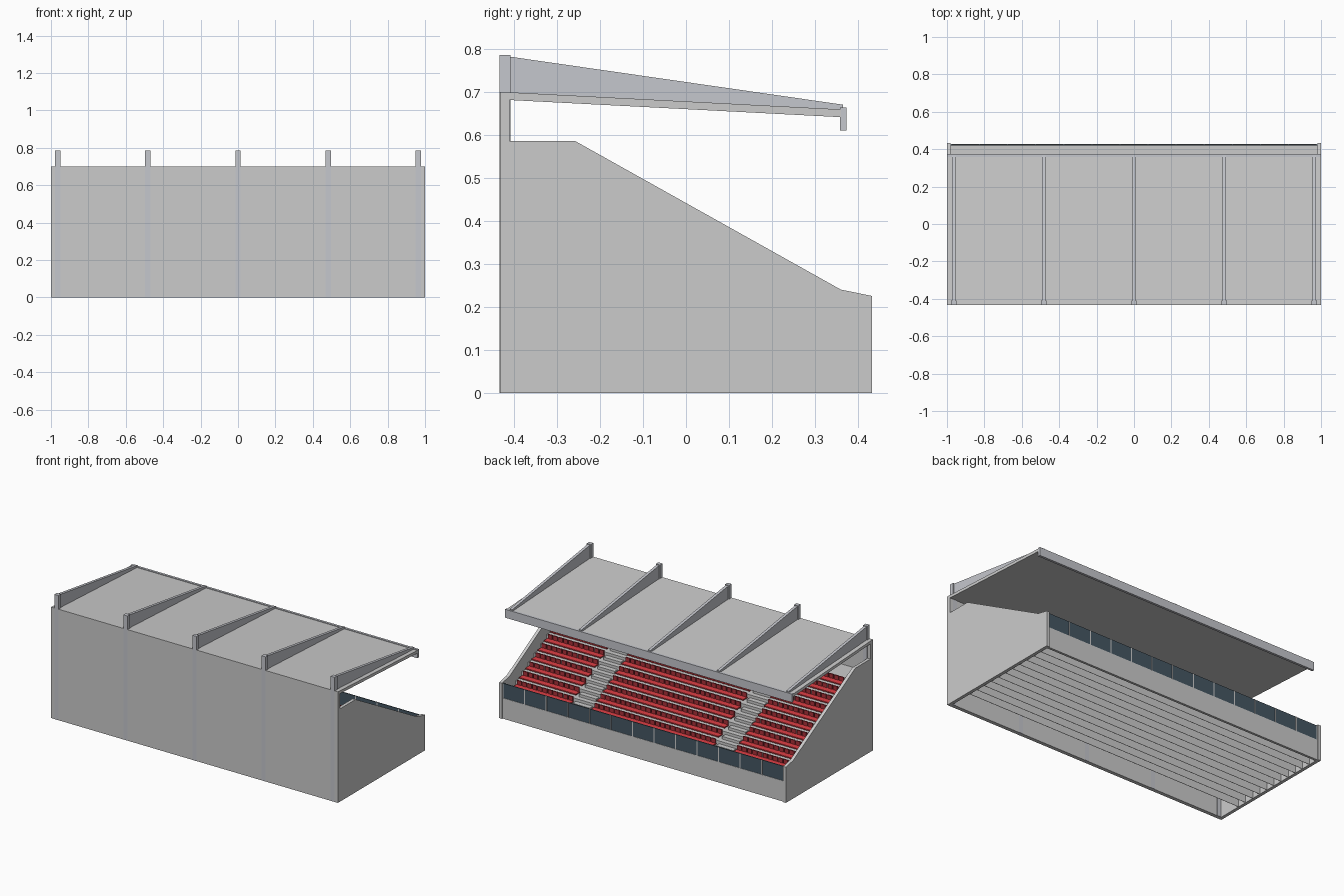
import bpy, bmesh

if "Cube" in bpy.data.objects:
    bpy.data.objects.remove(bpy.data.objects["Cube"])


def mat(name, rgb):
    m = bpy.data.materials.new(name)
    m.diffuse_color = (*rgb, 1)
    m.use_nodes = True
    m.node_tree.nodes["Principled BSDF"].inputs["Base Color"].default_value = m.diffuse_color
    return m


red = mat("seat_red", (0.75, 0.05, 0.06))
dark_red = mat("seat_dark_red", (0.4, 0.03, 0.04))
glass = mat("dark_glass", (0.06, 0.095, 0.125))
steel = mat("steel_grey", (0.56, 0.57, 0.61))


def finish(bm, name, m=None):
    bmesh.ops.recalc_face_normals(bm, faces=bm.faces)
    me = bpy.data.meshes.new(name)
    bm.to_mesh(me)
    bm.free()
    if m:
        me.materials.append(m)
    ob = bpy.data.objects.new(name, me)
    bpy.context.collection.objects.link(ob)
    return ob


def add_prism(bm, pts, x0, x1):
    """Extrude a (y, z) profile from x0 to x1."""
    f = bm.faces.new([bm.verts.new((x0, y, z)) for y, z in pts])
    r = bmesh.ops.extrude_face_region(bm, geom=[f])
    vs = [v for v in r["geom"] if isinstance(v, bmesh.types.BMVert)]
    bmesh.ops.translate(bm, verts=vs, vec=(x1 - x0, 0, 0))


def add_box(bm, x0, x1, y0, y1, z0, z1):
    add_prism(bm, [(y0, z0), (y1, z0), (y1, z1), (y0, z1)], x0, x1)


def prism(name, pts, x0, x1, m=None):
    bm = bmesh.new()
    add_prism(bm, pts, x0, x1)
    return finish(bm, name, m)


def box(name, x0, x1, y0, y1, z0, z1, m=None):
    return prism(name, [(y0, z0), (y1, z0), (y1, z1), (y0, z1)], x0, x1, m)


B = 0.433                       # half depth
ROWS, Z0, Y0 = 10, 0.155, 0.36  # seating rows, first tread height and nose
DEPTH, RISE = 0.0617, 0.0345

# Side walls and back wall
side = [(-B, 0), (B, 0), (B, 0.225), (Y0, 0.24), (-0.257, 0.585), (-B, 0.585)]
for name, s in (("left_wall", -1), ("right_wall", 1)):
    prism(name, side, s * 0.98, s)
box("back_wall", -1, 1, -B, -0.41, 0, 0.69)

# Front wall with glazed barrier
box("front_wall", -0.98, 0.98, 0.412, 0.427, 0, 0.13)
box("barrier_glass", -0.98, 0.98, 0.42, 0.425, 0.13, 0.222, glass)
bm = bmesh.new()
for i in range(14):
    x = -0.977 + i * 1.954 / 13
    add_box(bm, x - 0.003, x + 0.003, 0.419, 0.427, 0.13, 0.222)
finish(bm, "barrier_mullions")

# Terrace: folded treads, with every riser carried down to the ground
top = [(0.415, 0.13), (Y0, 0.13)]
for i in range(ROWS + 1):
    y, z = Y0 - i * DEPTH, Z0 + i * RISE
    top += [(y, z), (y - DEPTH if i < ROWS else -0.412, z)]
under = [(y - 0.003 if y > -0.4 else y, z - 0.004) for y, z in top]
prism("terrace", top + under[::-1], -0.98, 0.98)
bm = bmesh.new()
for i in range(ROWS + 1):
    y, z = Y0 - i * DEPTH, Z0 + i * RISE
    add_box(bm, -0.98, 0.98, y - 0.003, y - 0.001, 0, z - 0.003)
finish(bm, "terrace_risers")

# Aisle half steps
bm = bmesh.new()
for s in (-1, 1):
    for i in range(ROWS + 1):
        y, z = Y0 - i * DEPTH, Z0 + i * RISE
        add_box(bm, s * 0.5 - 0.06, s * 0.5 + 0.06,
                y - 0.002, y + DEPTH / 2, z - RISE, z - RISE / 2)
finish(bm, "aisle_steps")

# Seats: bench strip plus individual seat backs in three blocks
bench, backs = bmesh.new(), bmesh.new()
for a, b in ((-0.965, -0.57), (-0.425, 0.425), (0.57, 0.965)):
    n = round((b - a) / 0.036)
    w = (b - a) / n
    for i in range(ROWS):
        y, z = Y0 - i * DEPTH, Z0 + i * RISE
        add_box(bench, a, b, y - 0.055, y - 0.014, z + 0.013, z + 0.02)
        for k in range(n):
            c = a + (k + 0.5) * w
            add_box(backs, c - 0.015, c + 0.015, y - 0.058, y - 0.05,
                    z + 0.014, z + 0.046)
            add_box(backs, c - 0.004, c + 0.004, y - 0.045, y - 0.035,
                    z, z + 0.014)
finish(bench, "seat_benches", red)
finish(backs, "seat_backs", dark_red)

# Sloping roof and front fascia
prism("roof", [(-B, 0.682), (Y0, 0.641), (Y0, 0.659), (-B, 0.70)], -1, 1)
box("roof_fascia", -1, 1, 0.358, 0.373, 0.61, 0.663, steel)

# Rear posts and tapered roof ribs
rib = [(-0.412, 0.69), (0.365, 0.65), (0.365, 0.67), (-0.412, 0.782)]
for i in range(5):
    x = (i - 2) * 0.482
    box(f"post_{i + 1}", x - 0.014, x + 0.014, -B - 0.0005, -0.408, 0, 0.786,
        steel)
    prism(f"roof_rib_{i + 1}", rib, x - 0.009, x + 0.009, steel)
